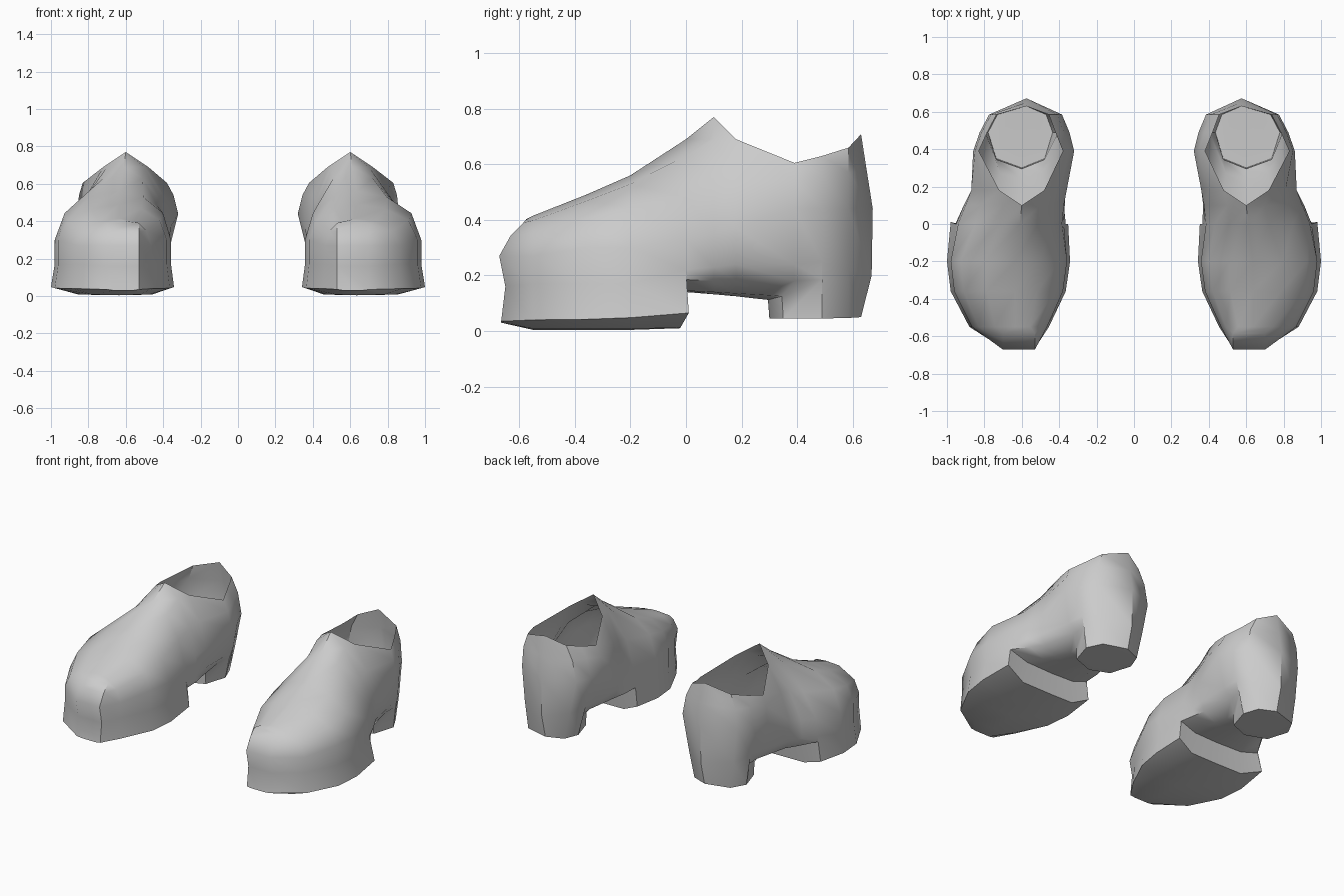
import bpy, bmesh, math

grey = bpy.data.materials.new("plain grey")
grey.diffuse_color = (0.6, 0.6, 0.6, 1)


def mix(a, b, t):
    return a + (b - a) * t


def section(left, top, right, under):
    """Closed loop: up the left side, over the top, down the right, under."""
    return left + [top] + right[::-1] + under


def under_side(xl, xr, xc, yb, yc, zb, zc, f=0.6):
    return [(mix(xc, xr, f), yb, zb), (xc, yc, zc), (mix(xc, xl, f), yb, zb)]


def toe_section(y, xl, xr, edge, crest):
    """Rounded forefoot slice standing on the front sole."""
    cx = mix(0.62, (xl + xr) / 2, 0.3)
    up = 0.27 if y < -0.5 else 0.30
    shape = [(1, edge), (0.945, 0.17), (0.945, up),
             (0.80, mix(up, crest, 0.55)), (0.44, mix(up, crest, 0.88))]
    return section([(mix(cx, xl, w), y, z) for w, z in shape], (cx, y, crest),
                   [(mix(cx, xr, w), y, z) for w, z in shape],
                   under_side(xl, xr, cx, y, y, 0.008, 0.004))


def ankle_section(y, zs, xl, xr, top, under):
    return section([(x, y, z) for x, z in zip(xl, zs)], top,
                   [(x, y, z) for x, z in zip(xr, zs)], under)


# toe tip
tip = [(-0.665, 0.035), (-0.65, 0.16), (-0.672, 0.27), (-0.63, 0.345), (-0.585, 0.39)]
rows = [section([(0.53, y, z) for y, z in tip], (0.61, -0.575, 0.402),
                [(0.70, y, z) for y, z in tip],
                under_side(0.53, 0.70, 0.61, -0.665, -0.665, 0.03, 0.03))]

# forefoot
for args in [(-0.55, 0.455, 0.88, 0.04, 0.415), (-0.36, 0.365, 0.98, 0.042, 0.49),
             (-0.20, 0.342, 1.0, 0.048, 0.56)]:
    rows.append(toe_section(*args))

# instep over the arch
arch = ankle_section(0.0, (0.185, 0.22, 0.33, 0.48, 0.63),
                     (0.365, 0.375, 0.385, 0.43, 0.51),
                     (0.955, 0.95, 0.94, 0.85, 0.72), (0.61, 0, 0.69),
                     under_side(0.365, 0.955, 0.63, 0, 0, 0.145, 0.14))

# back edge of the front sole, stepping up to the arch
step = list(arch)
step[0], step[10] = (0.352, 0.0, 0.065), (0.98, 0.01, 0.065)
step[11:] = under_side(0.352, 0.98, 0.63, -0.02, -0.02, 0.012, 0.01)
rows += [step, arch]

# ankle and collar
rows.append(ankle_section(0.10, (0.18, 0.23, 0.35, 0.52, 0.69),
                          (0.375, 0.37, 0.375, 0.42, 0.50),
                          (0.89, 0.91, 0.90, 0.82, 0.70), (0.60, 0.10, 0.77),
                          under_side(0.375, 0.89, 0.62, 0.1, 0.1, 0.14, 0.132)))
rows.append(ankle_section(0.18, (0.18, 0.24, 0.37, 0.54, 0.69),
                          (0.39, 0.37, 0.36, 0.40, 0.48),
                          (0.84, 0.87, 0.87, 0.81, 0.72), None,
                          under_side(0.39, 0.84, 0.61, 0.18, 0.18, 0.135, 0.125)))
rows.append(ankle_section(0.39, (0.18, 0.24, 0.44, 0.54, 0.605),
                          (0.42, 0.37, 0.32, 0.345, 0.38),
                          (0.79, 0.83, 0.86, 0.85, 0.83), None,
                          under_side(0.42, 0.79, 0.60, 0.27, 0.24, 0.13, 0.118)))
waist = ankle_section(0.49, (0.185, 0.25, 0.44, 0.56, 0.63),
                      (0.405, 0.38, 0.345, 0.375, 0.42),
                      (0.795, 0.81, 0.825, 0.815, 0.785), None,
                      under_side(0.42, 0.80, 0.60, 0.345, 0.295, 0.125, 0.112, 0.68))

# front of the heel block
heel = list(waist)
heel[0], heel[10] = (0.435, 0.49, 0.045), (0.78, 0.49, 0.045)
heel[11:] = under_side(0.42, 0.80, 0.60, 0.35, 0.30, 0.045, 0.045, 0.68)
rows += [waist, heel]

# back of the heel
rows.append(ankle_section(0.585, (0.047, 0.22, 0.44, 0.57, 0.66),
                          (0.47, 0.43, 0.385, 0.41, 0.455),
                          (0.73, 0.755, 0.775, 0.765, 0.735), None,
                          under_side(0.47, 0.73, 0.59, 0.585, 0.585, 0.047, 0.047)))
back = [(0.575, y, z) for y, z in
        [(0.63, 0.05), (0.668, 0.20), (0.672, 0.44), (0.65, 0.58), (0.63, 0.708)]]
rows.append(section(back, None, back, [back[0]] * 3))


def build_shoe(name, side):
    bm = bmesh.new()
    grid = [[bm.verts.new((p[0] * side, p[1], p[2])) if p else None for p in r]
            for r in rows]
    n = len(grid[0])

    def face(vs):
        vs = [v for v in vs if v]
        if len(vs) > 2:
            bm.faces.new(vs if side > 0 else vs[::-1])

    # skin between neighbouring sections
    for a, b in zip(grid, grid[1:]):
        for i in range(n):
            j = (i + 1) % n
            face([a[i], a[j], b[j], b[i]])
    # blunt toe end
    t = grid[0]
    face([t[0], t[13], t[12], t[11], t[10], t[9], t[1]])
    for i in range(1, 4):
        face([t[i], t[10 - i], t[9 - i], t[i + 1]])
    face([t[4], t[6], t[5]])
    bmesh.ops.remove_doubles(bm, verts=bm.verts[:], dist=1e-4)
    bmesh.ops.dissolve_degenerate(bm, edges=bm.edges[:], dist=1e-5)

    mesh = bpy.data.meshes.new(name)
    bm.to_mesh(mesh)
    bm.free()
    mesh.materials.append(grey)
    ob = bpy.data.objects.new(name, mesh)
    bpy.context.collection.objects.link(ob)
    bpy.ops.object.select_all(action='DESELECT')
    ob.select_set(True)
    bpy.context.view_layer.objects.active = ob
    bpy.ops.object.shade_smooth_by_angle(angle=math.radians(45))


build_shoe("right_shoe", 1)
build_shoe("left_shoe", -1)
